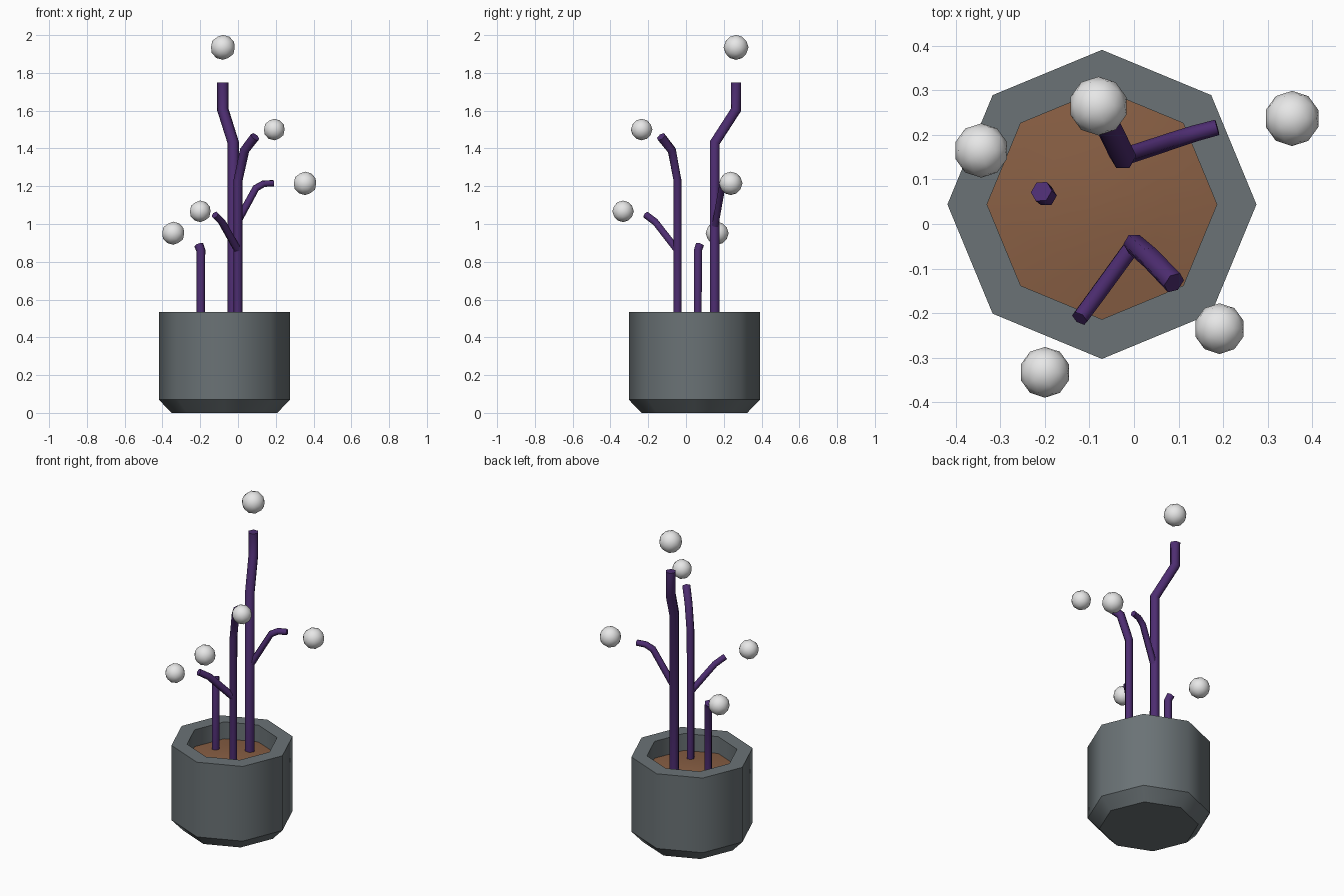
import bpy, bmesh, math
from mathutils import Vector

if "Cube" in bpy.data.objects:
    bpy.data.objects.remove(bpy.data.objects["Cube"])


def material(name, rgb):
    m = bpy.data.materials.new(name)
    m.diffuse_color = (*rgb, 1)
    m.use_nodes = True
    m.node_tree.nodes["Principled BSDF"].inputs["Base Color"].default_value = m.diffuse_color
    return m


GREY = material("slate grey", (0.145, 0.17, 0.18))
BROWN = material("soil brown", (0.25, 0.115, 0.058))
PURPLE = material("deep purple", (0.075, 0.026, 0.165))
WHITE = material("soft white", (0.8, 0.8, 0.8))


def finish(bm, name, mat):
    bmesh.ops.recalc_face_normals(bm, faces=bm.faces[:])
    me = bpy.data.meshes.new(name)
    bm.to_mesh(me)
    bm.free()
    me.materials.append(mat)
    ob = bpy.data.objects.new(name, me)
    bpy.context.collection.objects.link(ob)
    return ob


def lathe(name, profile, centre, mat, sides=8, cap_start=False, cap_end=False, sharp_rings=True):
    """Turned shape; upright edges are smooth, ring edges sharp."""
    bm = bmesh.new()
    rings = [[bm.verts.new((centre[0] + r * math.cos(2 * math.pi * i / sides),
                            centre[1] + r * math.sin(2 * math.pi * i / sides), z))
              for i in range(sides)] for r, z in profile]
    for a, b in zip(rings, rings[1:]):
        for i in range(sides):
            j = (i + 1) % sides
            bm.faces.new((a[i], a[j], b[j], b[i]))
    if cap_start:
        bm.faces.new(rings[0])
    if cap_end:
        bm.faces.new(rings[-1])
    for f in bm.faces:
        f.smooth = True
    if sharp_rings:
        for ring in rings:
            for i in range(sides):
                bm.edges.get((ring[i], ring[(i + 1) % sides])).smooth = False
    return finish(bm, name, mat)


def tube(name, points, r0, r1, mat, sides=6):
    """Six-sided tube along a path, with flat ends."""
    pts = [Vector(p) for p in points]
    n = len(pts)
    bm = bmesh.new()
    rings = []
    u = Vector((1, 0, 0))
    for k, p in enumerate(pts):
        d_in = (p - pts[max(k - 1, 0)]).normalized()
        d_out = (pts[min(k + 1, n - 1)] - p).normalized()
        t = (d_in + d_out).normalized()
        u = (u - t * u.dot(t)).normalized()
        v = t.cross(u)
        r = r0 + (r1 - r0) * k / (n - 1)
        rings.append([bm.verts.new(p + r * (u * math.cos(math.tau * i / sides)
                                            + v * math.sin(math.tau * i / sides)))
                      for i in range(sides)])
    for a, b in zip(rings, rings[1:]):
        for i in range(sides):
            j = (i + 1) % sides
            bm.faces.new((a[i], a[j], b[j], b[i])).smooth = True
    for ring in (rings[0], rings[-1]):
        bm.faces.new(ring)
        for i in range(sides):
            bm.edges.get((ring[i], ring[(i + 1) % sides])).smooth = False
    return finish(bm, name, mat)


def berry(name, centre, r):
    bm = bmesh.new()
    bmesh.ops.create_icosphere(bm, subdivisions=2, radius=r)
    bmesh.ops.translate(bm, verts=bm.verts[:], vec=centre)
    for f in bm.faces:
        f.smooth = True
    return finish(bm, name, WHITE)


# Pot with chamfered foot, thick rim and inner wall
C = (-0.072, 0.044)
lathe("pot", [(0.28, 0), (0.347, 0.07), (0.347, 0.535), (0.258, 0.535), (0.258, 0.40)],
      C, GREY, cap_start=True)

# Gently mounded soil
lathe("soil", [(0.258, 0.43), (0.15, 0.445), (0.04, 0.452)], C, BROWN,
      cap_end=True, sharp_rings=False)

# Stems and their side branches
tube("tall_stem", [(-0.025, 0.152, 0.42), (-0.025, 0.152, 1.43), (-0.08, 0.265, 1.605),
                   (-0.08, 0.265, 1.75)], 0.03, 0.031, PURPLE)
tube("tall_stem_branch", [(-0.02, 0.152, 0.98), (0.095, 0.19, 1.19), (0.135, 0.203, 1.213),
                          (0.187, 0.217, 1.216)], 0.02, 0.018, PURPLE)
tube("middle_stem", [(0, -0.045, 0.42), (0, -0.045, 1.23), (0.035, -0.075, 1.39),
                     (0.09, -0.132, 1.462)], 0.023, 0.026, PURPLE)
tube("middle_stem_branch", [(0, -0.045, 0.86), (-0.085, -0.162, 1.01), (-0.122, -0.212, 1.048)],
     0.021, 0.02, PURPLE)
tube("short_stem", [(-0.197, 0.063, 0.42), (-0.197, 0.063, 0.86), (-0.208, 0.073, 0.89)],
     0.023, 0.025, PURPLE)

# Floating round berries beyond each tip
for name, pos, r in [("tall_berry", (-0.08, 0.265, 1.935), 0.066),
                     ("right_berry", (0.355, 0.237, 1.215), 0.062),
                     ("front_right_berry", (0.192, -0.235, 1.5), 0.057),
                     ("front_berry", (-0.2, -0.333, 1.067), 0.057),
                     ("left_berry", (-0.343, 0.165, 0.951), 0.061)]:
    berry(name, pos, r)
